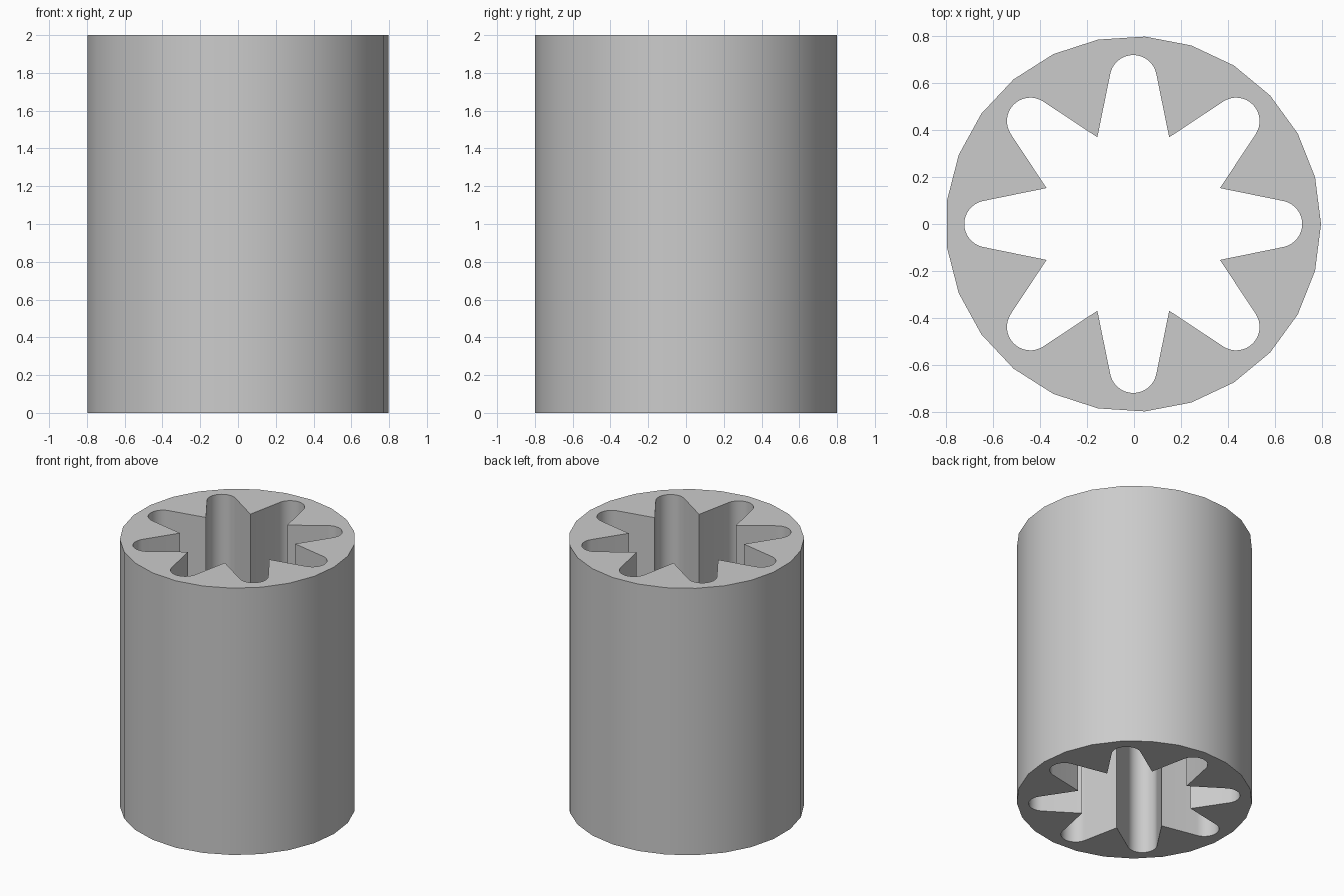
import bpy, bmesh
from math import sin, cos, pi, atan2, acos, hypot, radians

cube = bpy.data.objects.get("Cube")
if cube:
    bpy.data.objects.remove(cube, do_unlink=True)

HEIGHT = 2.0
OUTER_R, OUTER_SIDES = 0.8, 25
SLOTS, ROOT_R = 8, 0.4          # inner corners between the slots
TIP_R, TIP_CENTRE = 0.1, 0.62   # rounded slot ends
TIP_STEPS = 16
# centre the odd-sided polygon on x
SHIFT = -OUTER_R * (1 - cos(pi / OUTER_SIDES)) / 2


def polar(r, a):
    return (r * cos(a), r * sin(a))


def star_profile():
    """Slots with tapered walls tangent to rounded ends."""
    half = pi / SLOTS
    dx, dy = ROOT_R * cos(half) - TIP_CENTRE, ROOT_R * sin(half)
    sweep = atan2(dy, dx) - acos(TIP_R / hypot(dx, dy))
    points = []
    for i in range(SLOTS):
        turn = 2 * half * i
        points.append(polar(ROOT_R, turn - half))
        for k in range(TIP_STEPS + 1):
            a = sweep * (2 * k / TIP_STEPS - 1)
            x, y = TIP_CENTRE + TIP_R * cos(a), TIP_R * sin(a)
            points.append((x * cos(turn) - y * sin(turn),
                           x * sin(turn) + y * cos(turn)))
    return points


def add_loop(bm, points):
    verts = [bm.verts.new((x + SHIFT, y, 0)) for x, y in points]
    return [bm.edges.new((v, verts[(i + 1) % len(verts)]))
            for i, v in enumerate(verts)]


# Cross-section: round outside with the star-shaped bore, extruded upward
bm = bmesh.new()
rim = add_loop(bm, [polar(OUTER_R, 2 * pi * i / OUTER_SIDES)
                    for i in range(OUTER_SIDES)])
bore = add_loop(bm, star_profile())
bmesh.ops.triangle_fill(bm, edges=rim + bore, use_beauty=True, normal=(0, 0, 1))
extruded = bmesh.ops.extrude_face_region(bm, geom=bm.faces[:], use_keep_orig=True)
top = [g for g in extruded["geom"] if isinstance(g, bmesh.types.BMVert)]
bmesh.ops.translate(bm, verts=top, vec=(0, 0, HEIGHT))
bmesh.ops.recalc_face_normals(bm, faces=bm.faces[:])

mesh = bpy.data.meshes.new("slotted_sleeve")
bm.to_mesh(mesh)
bm.free()
sleeve = bpy.data.objects.new("slotted_sleeve", mesh)
bpy.context.collection.objects.link(sleeve)

# Plain grey
grey = bpy.data.materials.new("light_grey")
grey.use_nodes = True
colour = (0.6, 0.6, 0.6, 1)
grey.diffuse_color = colour
grey.node_tree.nodes["Principled BSDF"].inputs["Base Color"].default_value = colour
mesh.materials.append(grey)

# Smooth walls, sharp rims and corners
bpy.ops.object.select_all(action='DESELECT')
sleeve.select_set(True)
bpy.context.view_layer.objects.active = sleeve
bpy.ops.object.shade_smooth_by_angle(angle=radians(30))
